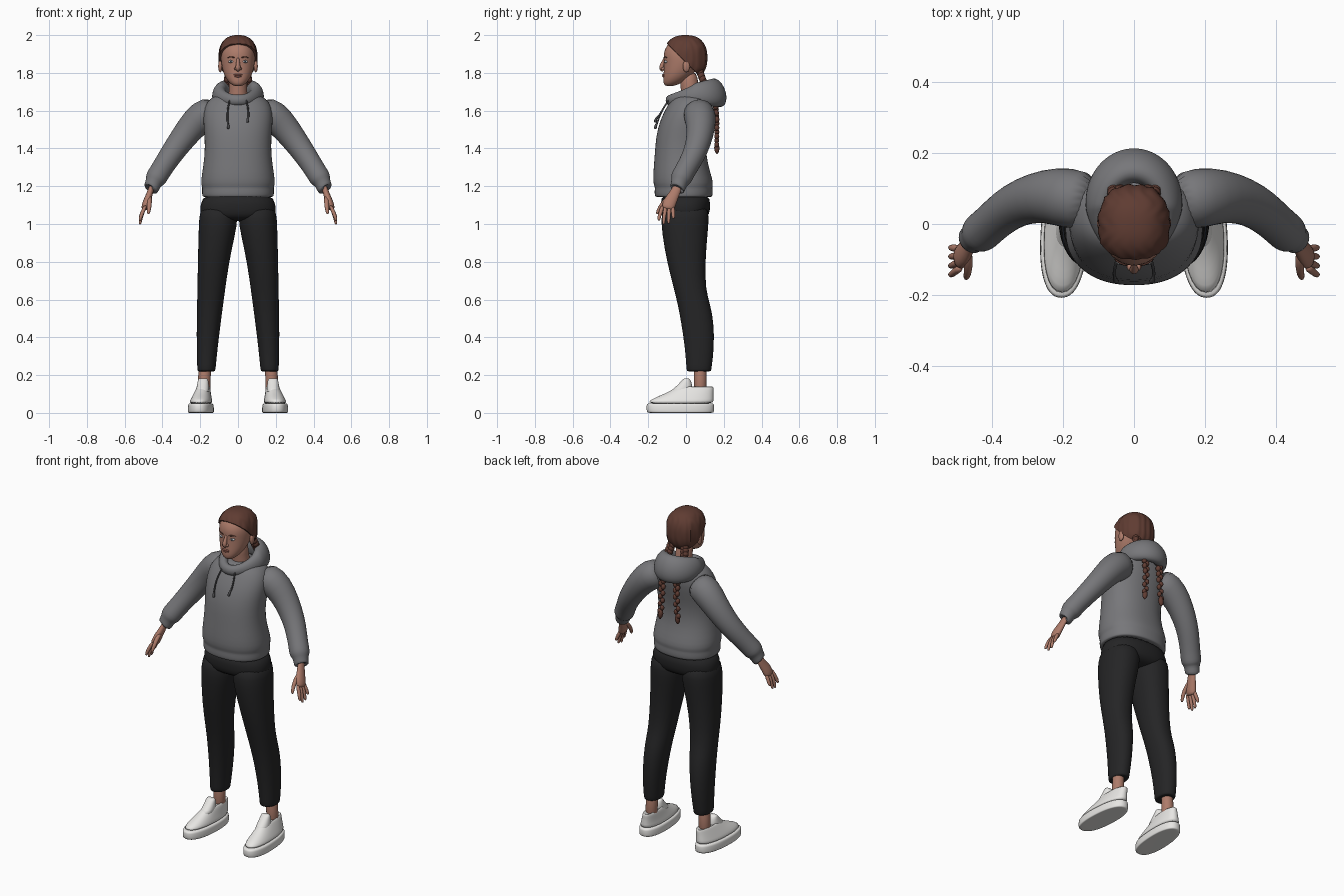
import bpy, bmesh, math
from mathutils import Vector, Matrix


def material(name, rgb):
    m = bpy.data.materials.new(name)
    m.diffuse_color = (*rgb, 1)
    return m


SKIN = material("skin", (0.42, 0.20, 0.145))
HAIR = material("auburn_hair", (0.115, 0.045, 0.032))
GREY = material("grey_fleece", (0.185, 0.185, 0.195))
CORD = material("dark_cord", (0.07, 0.07, 0.075))
BLACK = material("black_cloth", (0.018, 0.018, 0.019))
WHITE = material("white_leather", (0.80, 0.79, 0.77))
EYE = material("eye_white", (0.50, 0.52, 0.54))
IRIS = material("iris", (0.09, 0.12, 0.15))
LIP = material("lips", (0.33, 0.12, 0.09))


def finish(bm, name, mat, mirror=False, subdiv=1):
    bmesh.ops.recalc_face_normals(bm, faces=bm.faces)
    me = bpy.data.meshes.new(name)
    bm.to_mesh(me)
    bm.free()
    me.materials.append(mat)
    ob = bpy.data.objects.new(name, me)
    bpy.context.collection.objects.link(ob)
    for p in me.polygons:
        p.use_smooth = True
    if mirror:
        ob.modifiers.new("mirror", 'MIRROR').use_mirror_merge = False
    if subdiv:
        s = ob.modifiers.new("subdivision", 'SUBSURF')
        s.levels = s.render_levels = subdiv
    return ob


def skin_rings(bm, rings, closed=False):
    """Bridge equal rings of points with quads."""
    rows = [[bm.verts.new(p) for p in r] for r in rings]
    n = len(rows[0])
    pairs = list(zip(rows, rows[1:])) + ([(rows[-1], rows[0])] if closed else [])
    for a, b in pairs:
        for i in range(n):
            j = (i + 1) % n
            bm.faces.new((a[i], a[j], b[j], b[i]))
    if not closed:
        bm.faces.new(rows[0])
        bm.faces.new(rows[-1])


def spow(v, e):
    return math.copysign(abs(v) ** e, v)


def loft(name, rings, mat, p=2.0, segs=28, mirror=False, shear=0.0):
    """Stack of level rings, each (z, x0, x1, y0, y1)."""
    out = []
    for z, x0, x1, y0, y1 in rings:
        ring = []
        for i in range(segs):
            a = 2 * math.pi * i / segs
            y = (y0 + y1) / 2 + (y1 - y0) / 2 * spow(math.sin(a), 2 / p)
            x = (x0 + x1) / 2 + (x1 - x0) / 2 * spow(math.cos(a), 2 / p)
            ring.append((x + shear * y, y, z))
        out.append(ring)
    bm = bmesh.new()
    skin_rings(bm, out)
    return finish(bm, name, mat, mirror)


def add_tube(bm, pts, flat=1.0, segs=12):
    """Sweep a round section along points (x, y, z, radius)."""
    P = [Vector(q[:3]) for q in pts]
    rings = []
    for i, c in enumerate(P):
        d = (P[min(i + 1, len(P) - 1)] - P[max(i - 1, 0)]).normalized()
        u = d.cross(Vector((0, 1, 0))).normalized()
        v = d.cross(u)
        r = pts[i][3]
        rings.append([c + r * (flat * math.cos(a) * u + math.sin(a) * v)
                      for a in (2 * math.pi * k / segs for k in range(segs))])
    skin_rings(bm, rings)


def tube(name, pts, mat, mirror=False, flat=1.0, segs=12):
    bm = bmesh.new()
    add_tube(bm, pts, flat, segs)
    return finish(bm, name, mat, mirror)


def add_ball(bm, c, r, segs=16):
    m = Matrix.Translation(c) @ Matrix.Diagonal((*r, 1))
    bmesh.ops.create_uvsphere(bm, u_segments=segs, v_segments=segs // 2, radius=1, matrix=m)


def ball(name, c, r, mat, mirror=False):
    bm = bmesh.new()
    add_ball(bm, c, r)
    return finish(bm, name, mat, mirror, 0)


# Hoodie body with ribbed hem
body = [(1.145, .175, -.15, .125), (1.142, .187, -.162, .137), (1.155, .191, -.167, .142),
        (1.185, .190, -.166, .141), (1.195, .190, -.165, .139), (1.215, .197, -.174, .146),
        (1.27, .191, -.174, .130), (1.36, .176, -.166, .105), (1.46, .176, -.160, .110),
        (1.55, .186, -.138, .132), (1.62, .180, -.102, .142), (1.665, .15, -.075, .135),
        (1.69, .10, -.05, .11)]
loft("hoodie_body", [(z, -w, w, f, b) for z, w, f, b in body], GREY, p=2.25, segs=36)

# Sleeves with gathered cuffs
tube("sleeve", [(.11, .06, 1.605, .08), (.19, .075, 1.575, .088), (.25, .08, 1.51, .076),
                (.31, .066, 1.43, .067), (.36, .04, 1.36, .061), (.405, 0, 1.29, .056),
                (.430, -.022, 1.25, .058), (.440, -.030, 1.232, .054), (.447, -.035, 1.220, .043),
                (.460, -.045, 1.187, .042), (.462, -.046, 1.182, .039), (.461, -.046, 1.186, .03)],
     GREY, mirror=True, segs=20)

# Folded hood: a ring whose section grows towards the back
bm = bmesh.new()
rings = []
for i in range(40):
    a = 2 * math.pi * i / 40
    s, c = math.sin(a), math.cos(a)
    k = (s + 1) / 2
    cy = .047 + (.118 * s if s > 0 else -.13 * abs(s) ** 1.3)
    cz = 1.69 + (.005 * s if s > 0 else .035 * s)
    w, h = .026 + .022 * k, .030 + .063 * k - .015 * k * k
    n = Vector((c, s, 0))
    ring = []
    for j in range(14):
        t = 2 * math.pi * j / 14
        lean = -.018 * k * math.sin(t)
        ring.append(Vector((.100 * c, cy, cz)) + n * (w * math.cos(t) + lean)
                    + Vector((0, 0, h * math.sin(t))))
    rings.append(ring)
skin_rings(bm, rings, closed=True)
finish(bm, "hood", GREY)

# Drawstrings with knotted ends
for side, low in ((-1, .012), (1, -.022)):
    tube("drawstring", [(side * .042, -.085, 1.665, .005), (side * .053, -.116, 1.62, .005),
                        (side * .057, -.140, 1.575, .005), (side * .054, -.155, 1.54 - low, .005),
                        (side * .052, -.161, 1.532 - low, .009), (side * .050, -.163, 1.513 - low, .008)],
         CORD, segs=8)

# Trousers
loft("trouser_hips", [(1.17, -.18, .18, -.13, .125), (1.10, -.201, .201, -.136, .13),
                      (1.05, -.203, .203, -.133, .125), (1.025, -.17, .17, -.11, .10),
                      (1.015, -.08, .08, -.06, .06)], BLACK, p=2.3, segs=32)
loft("trouser_leg", [(1.11, .01, .195, -.12, .118), (1.03, .0, .207, -.133, .122),
                     (.95, .014, .209, -.127, .115), (.80, .047, .213, -.102, .102),
                     (.65, .068, .215, -.062, .104), (.57, .079, .217, -.043, .130),
                     (.48, .091, .219, -.026, .147), (.35, .107, .219, -.006, .150),
                     (.24, .118, .216, .002, .136), (.218, .12, .215, .003, .133),
                     (.222, .135, .20, .02, .12)], BLACK, p=2.2, mirror=True)

# Ankles and shoes
tube("ankle", [(.175, .075, .27, .036), (.178, .076, .18, .034), (.18, .076, .09, .038)],
     SKIN, mirror=True)
loft("shoe_sole", [(.001, .135, .255, -.19, .135), (0, .128, .262, -.203, .145),
                   (.008, .126, .264, -.210, .150), (.042, .128, .262, -.210, .150),
                   (.050, .131, .259, -.206, .147), (.051, .15, .24, -.18, .12)],
     WHITE, p=2.35, mirror=True, shear=-.05)
loft("shoe_upper", [(.045, .132, .258, -.206, .147), (.065, .136, .252, -.195, .146),
                    (.085, .141, .243, -.155, .146), (.105, .145, .234, -.105, .145),
                    (.125, .148, .225, -.070, .146), (.138, .152, .219, -.045, .146),
                    (.140, .158, .213, -.03, .138), (.128, .165, .206, -.01, .125)],
     WHITE, p=2.3, mirror=True, shear=-.05)
loft("shoe_tongue", [(.10, .150, .226, -.10, .03), (.13, .152, .220, -.062, .035),
                     (.165, .156, .214, -.028, .030), (.182, .160, .210, -.012, .018),
                     (.183, .17, .20, -.006, .01)], WHITE, p=2.2, mirror=True)

# Hands: palm, four fingers and a thumb
bm = bmesh.new()
add_tube(bm, [(.453, -.038, 1.21, .026), (.466, -.058, 1.165, .027), (.480, -.082, 1.125, .036),
              (.491, -.095, 1.09, .037), (.495, -.097, 1.075, .028)], flat=.6)
for y0, y1, z1 in ((-.124, -.143, 1.018), (-.106, -.118, .998), (-.088, -.092, 1.002), (-.070, -.067, 1.028)):
    add_tube(bm, [(.488, y0, 1.10, .011), (.506, (y0 + y1) / 2, 1.062, .0115),
                  (.515, y1, (z1 + 1.055) / 2, .010), (.519, y1, z1 + .004, .008),
                  (.519, y1, z1, .004)], segs=8)
add_tube(bm, [(.470, -.075, 1.15, .016), (.468, -.115, 1.118, .014), (.470, -.140, 1.085, .012),
              (.474, -.152, 1.058, .009), (.475, -.154, 1.052, .004)], segs=8)
finish(bm, "hand", SKIN, mirror=True)

# Neck and head
tube("neck", [(0, .035, 1.60, .062), (0, .028, 1.67, .052), (0, .018, 1.73, .047), (0, .01, 1.81, .05)],
     SKIN, segs=20)
head = [(1.730, .018, -.105, -.07), (1.738, .036, -.117, -.04), (1.760, .057, -.121, .0),
        (1.79, .074, -.119, .035), (1.83, .085, -.117, .07), (1.865, .090, -.116, .085),
        (1.89, .091, -.119, .09), (1.925, .088, -.114, .09), (1.96, .074, -.090, .07),
        (1.985, .04, -.05, .04)]
loft("head", [(z, -w, w, f, b) for z, w, f, b in head], SKIN, p=2.1, segs=32)
tube("nose", [(0, -.108, 1.885, .007), (0, -.120, 1.858, .009), (0, -.131, 1.832, .014),
              (0, -.130, 1.820, .013), (0, -.116, 1.812, .010)], SKIN)
ball("nostril", (.012, -.122, 1.822), (.008, .010, .008), SKIN, True)
ball("ear", (.094, .002, 1.835), (.011, .019, .032), SKIN, True)
ball("upper_lip", (0, -.119, 1.790), (.023, .008, .005), LIP)
ball("lower_lip", (0, -.118, 1.782), (.019, .008, .006), LIP)
ball("eye", (.036, -.105, 1.860), (.016, .010, .0075), EYE, True)
ball("iris", (.036, -.1125, 1.860), (.006, .004, .006), IRIS, True)
tube("eyebrow", [(.016, -.117, 1.880, .003), (.036, -.113, 1.886, .004), (.058, -.098, 1.880, .002)],
     HAIR, True, segs=8)

# Hair cap: boxy ovoid trimmed along a sloping hairline, with combed ridges
bm = bmesh.new()
bmesh.ops.create_uvsphere(bm, u_segments=72, v_segments=36, radius=1)
for v in bm.verts:
    d = v.co.normalized()
    d /= sum(abs(q) ** 2.4 for q in d) ** (1 / 2.4)
    ridge = 1 - .022 * (1 + math.sin(d.x * 17 + 2.5 * math.sin(d.y * 9))) * (1 - max(d.z, 0) ** 6)
    v.co = Vector((d.x * .104 * ridge, -.003 + d.y * .117 * ridge, 1.88 + d.z * .12))
cut = bmesh.ops.bisect_plane(bm, geom=bm.verts[:] + bm.edges[:] + bm.faces[:], plane_co=(0, 0, 1.855),
                             plane_no=(0, 1, 1), clear_inner=True)
bmesh.ops.holes_fill(bm, edges=[e for e in bm.edges if e.is_boundary], sides=0)
cap = finish(bm, "hair_cap", HAIR, subdiv=0)
bpy.context.view_layer.objects.active = cap
cap.select_set(True)
bpy.ops.object.shade_smooth_by_angle(angle=math.radians(50))

# Two braids: beads alternating from side to side down a path
path = [Vector(q) for q in ((.040, .070, 1.815), (.052, .090, 1.76), (.054, .118, 1.71),
                            (.050, .155, 1.65), (.048, .163, 1.55), (.056, .163, 1.42))]
bm = bmesh.new()
N = 30
for i in range(N):
    t = i / (N - 1) * (len(path) - 1)
    k = min(int(t), len(path) - 2)
    c = path[k].lerp(path[k + 1], t - k)
    r = .023 - .008 * i / N
    c.x += (.008 if i % 2 else -.008)
    add_ball(bm, c, (r * .8, r * .85, r), 12)
add_tube(bm, [(.056, .163, 1.43, .009), (.057, .163, 1.405, .015), (.059, .164, 1.385, .012),
              (.060, .165, 1.372, .004)], segs=10)
finish(bm, "braid", HAIR, mirror=True, subdiv=0)
